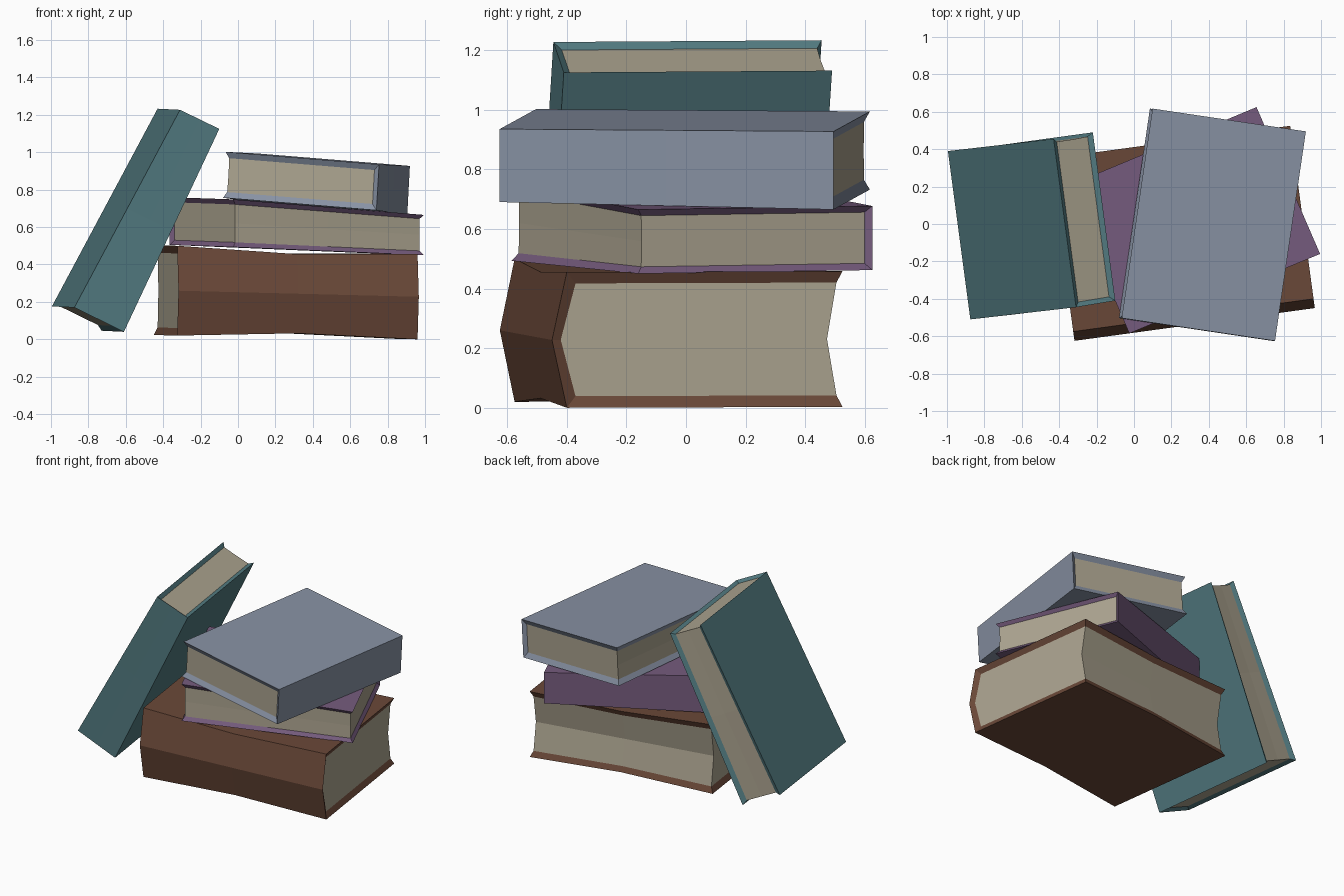
import bpy, bmesh
from mathutils import Vector

if "Cube" in bpy.data.objects:
    bpy.data.objects.remove(bpy.data.objects["Cube"])


def material(name, rgb):
    m = bpy.data.materials.new(name)
    lin = [((c / 255 + 0.055) / 1.055) ** 2.4 for c in rgb]
    m.diffuse_color = (*lin, 1)
    m.use_nodes = True
    m.node_tree.nodes["Principled BSDF"].inputs["Base Color"].default_value = m.diffuse_color
    return m


paper = material("paper", (172, 164, 144))


def book(name, cover, origin, length, depth, thick0, thick1,
         rim=0.03, bulge=0.0, hollow=0.02, pinch=0.0, recess=0.018):
    """Closed book: spine at depth 0, fore-edge at depth 1, sunken page block."""
    o, L, D = Vector(origin), Vector(length), Vector(depth)
    T0, T1 = Vector(thick0), Vector(thick1)
    t = rim / T0.length
    r, b, h = recess / D.length, bulge / D.length, hollow / D.length
    k = 0.8 * rim / D.length
    # cover outline and page outline, as (depth, thickness) fractions
    outer = [(1, 1), (0, 1), (-b, 0.5), (0, 0), (1, 0)]
    inner = [(1 - r, 1 - t), (k, 1 - t), (k - b, 0.5), (k, t), (1 - r, t), (1 - h, 0.5)]

    def point(s, d, w):
        p = o + L * s + D * d + T0.lerp(T1, s) * w
        p.z += pinch * (1 - 2 * w) * (1 - abs(2 * s - 1))
        return p

    bm = bmesh.new()

    def add(verts, mat):
        bm.faces.new(verts).material_index = mat

    e = recess / L.length
    rings = []
    for s, si in ((0, e), (0.5, 0.5), (1, 1 - e)):
        O = [bm.verts.new(point(s, *p)) for p in outer]
        I = [bm.verts.new(point(si, *p)) if s != 0.5 or j in (0, 4, 5) else None
             for j, p in enumerate(inner)]
        rings.append((O, I))
    # cover, fore-edge rims and fore-edge pages along the length
    for (Oa, Ia), (Ob, Ib) in zip(rings, rings[1:]):
        A = Oa + [Ia[4], Ia[5], Ia[0]]
        B = Ob + [Ib[4], Ib[5], Ib[0]]
        for i in range(8):
            j = (i + 1) % 8
            add((A[i], A[j], B[j], B[i]), 1 if i in (5, 6) else 0)
    # head and tail: sloping cover rim around the pages
    for O, I in (rings[0], rings[2]):
        for i in range(4):
            add((O[i], O[i + 1], I[i + 1], I[i]), 0)
        add((I[0], I[1], I[2], I[5]), 1)
        add((I[5], I[2], I[3], I[4]), 1)
    bmesh.ops.recalc_face_normals(bm, faces=bm.faces)
    me = bpy.data.meshes.new(name)
    bm.to_mesh(me)
    bm.free()
    me.materials.append(cover)
    me.materials.append(paper)
    ob = bpy.data.objects.new(name, me)
    bpy.context.collection.objects.link(ob)


# thick worn book at the bottom, spine to the front
book("bottom_book", material("brown_cover", (106, 72, 56)),
     (-0.325, -0.575, 0.02), (1.285, 0.175, -0.02), (-0.125, 0.925, 0.003),
     (0, 0, 0.48), (0, 0, 0.455), rim=0.04, bulge=0.05, hollow=0.05, pinch=0.022)

# thin book in the middle, spine to the back left
book("middle_book", material("purple_cover", (118, 92, 126)),
     (-0.365, 0.2, 0.505), (1.02, 0.425, -0.043), (0.34, -0.785, -0.012),
     (0, 0, 0.255), (0, 0, 0.215), rim=0.026)

# top book, spine to the right
book("top_book", material("grey_blue_cover", (136, 146, 164)),
     (0.74, -0.625, 0.69), (0.165, 1.12, -0.025), (-0.82, 0.122, 0.067),
     (0.014, 0, 0.245), (0.014, 0, 0.262), rim=0.032)

# leaning book, spine to the front
book("leaning_book", material("teal_cover", (82, 122, 128)),
     (-0.61, -0.48, 0.04), (0.51, 0.07, 1.085), (-0.12, 0.9, 0.006),
     (-0.265, -0.03, 0.13), (-0.21, -0.035, 0.102), rim=0.032)
